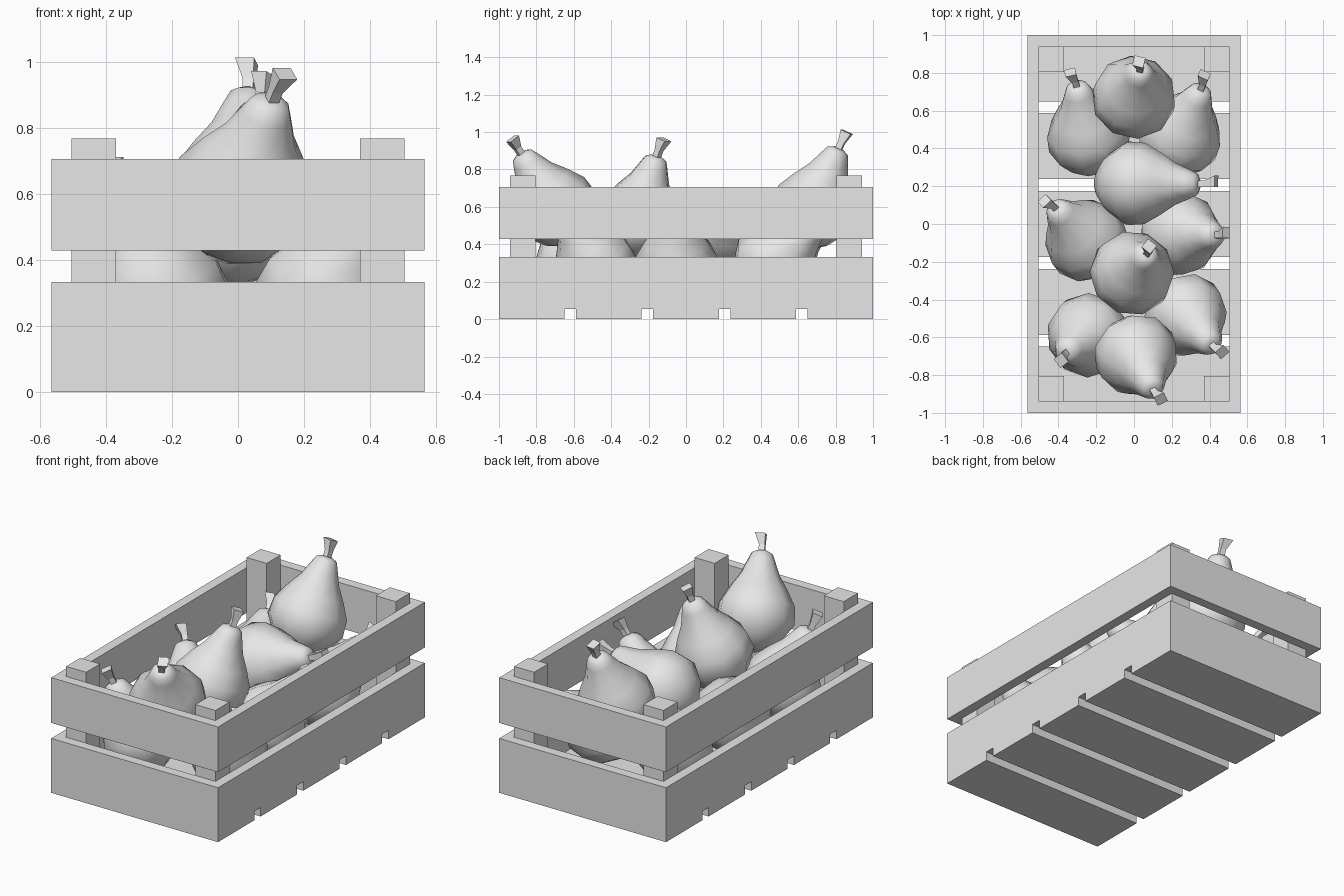
import bpy
import bmesh
from math import cos, sin, tau
from mathutils import Vector, Matrix

default = bpy.data.objects.get("Cube")
if default:
    bpy.data.objects.remove(default)

# One flat grey for everything
GREY = (0.8, 0.8, 0.8, 1)
grey = bpy.data.materials.new("light_grey")
grey.use_nodes = True
grey.diffuse_color = GREY
grey.node_tree.nodes["Principled BSDF"].inputs["Base Color"].default_value = GREY


def add_object(name, bm):
    bmesh.ops.recalc_face_normals(bm, faces=bm.faces)
    mesh = bpy.data.meshes.new(name)
    bm.to_mesh(mesh)
    bm.free()
    mesh.materials.append(grey)
    obj = bpy.data.objects.new(name, mesh)
    bpy.context.collection.objects.link(obj)
    return obj


def box(name, x, y, z):
    """Box from (min, max) pairs."""
    bm = bmesh.new()
    bmesh.ops.create_cube(bm, size=1)
    for v in bm.verts:
        v.co = Vector([a[0] + (c + 0.5) * (a[1] - a[0])
                       for a, c in zip((x, y, z), v.co)])
    return add_object(name, bm)


def loft(bm, rings, sides, turn=0.0, smooth=False):
    """Skin rings given as (centre x, height, radius), capped at both ends."""
    loops = []
    for cx, h, r in rings:
        loops.append([bm.verts.new((cx + r * cos(turn + tau * i / sides),
                                    r * sin(turn + tau * i / sides), h))
                      for i in range(sides)])
    faces = [bm.faces.new(loops[0]), bm.faces.new(loops[-1])]
    for low, high in zip(loops, loops[1:]):
        for i in range(sides):
            j = (i + 1) % sides
            faces.append(bm.faces.new((low[i], low[j], high[j], high[i])))
    for f in faces:
        f.smooth = smooth


# Crate
W, L, T = 0.565, 1.0, 0.06
FLOOR = 0.055
GAP = 0.062
width = (2 * L - 4 * GAP) / 5
for i in range(5):
    y0 = -L + i * (width + GAP)
    box(f"floor_slat_{i + 1}", (-W, W), (y0, y0 + width), (0, FLOOR))

for level, z in (("lower", (FLOOR, 0.333)), ("upper", (0.428, 0.705))):
    box(f"{level}_front_board", (-W, W), (-L, T - L), z)
    box(f"{level}_back_board", (-W, W), (L - T, L), z)
    box(f"{level}_right_board", (-W, T - W), (T - L, L - T), z)
    box(f"{level}_left_board", (W - T, W), (T - L, L - T), z)

P = 0.135
for side, x in (("right", (T - W, T - W + P)), ("left", (W - T - P, W - T))):
    for end, y in (("front", (T - L, T - L + P)), ("back", (L - T - P, L - T))):
        box(f"{end}_{side}_post", x, y, (FLOOR, 0.767))

# Pear outline as (height from the widest ring, radius)
PROFILE = [(-0.2, 0.07), (-0.14, 0.155), (-0.04, 0.222), (0.06, 0.215),
           (0.15, 0.165), (0.23, 0.112), (0.31, 0.078), (0.35, 0.06), (0.365, 0.03)]
# Stem as (sideways bend, height, radius)
STEM = [(0, 0.34, 0.024), (0.004, 0.4, 0.024), (0.018, 0.462, 0.042)]


def pear(name, centre, top):
    centre, axis = Vector(centre), Vector(top) - Vector(centre)
    place = Matrix.Translation(centre) @ axis.to_track_quat('Z', 'Y').to_matrix().to_4x4()
    bm = bmesh.new()
    loft(bm, [(0, h, r) for h, r in PROFILE], 10, smooth=True)
    bm.transform(place)
    add_object(name, bm)
    bm = bmesh.new()
    loft(bm, STEM, 4, turn=tau / 8)
    bm.transform(place)
    add_object(name + "_stem", bm)


# Lower layer, then the four pears on top
pear("low_back_right_pear", (-0.24, 0.46, 0.29), (-0.3, 0.72, 0.51))
pear("low_back_left_pear", (0.24, 0.46, 0.29), (0.35, 0.7, 0.51))
pear("low_middle_right_pear", (-0.25, -0.09, 0.28), (-0.41, 0.08, 0.54))
pear("low_middle_left_pear", (0.24, -0.05, 0.29), (0.43, -0.06, 0.58))
pear("low_front_right_pear", (-0.24, -0.59, 0.28), (-0.36, -0.68, 0.6))
pear("low_front_left_pear", (0.27, -0.48, 0.28), (0.41, -0.64, 0.56))
pear("top_back_pear", (0, 0.67, 0.58), (0.035, 0.82, 0.92))
pear("top_lying_pear", (0, 0.215, 0.49), (0.34, 0.21, 0.61))
pear("top_middle_pear", (-0.01, -0.26, 0.53), (0.07, -0.16, 0.86))
pear("top_front_pear", (0.01, -0.69, 0.59), (0.1, -0.88, 0.88))
